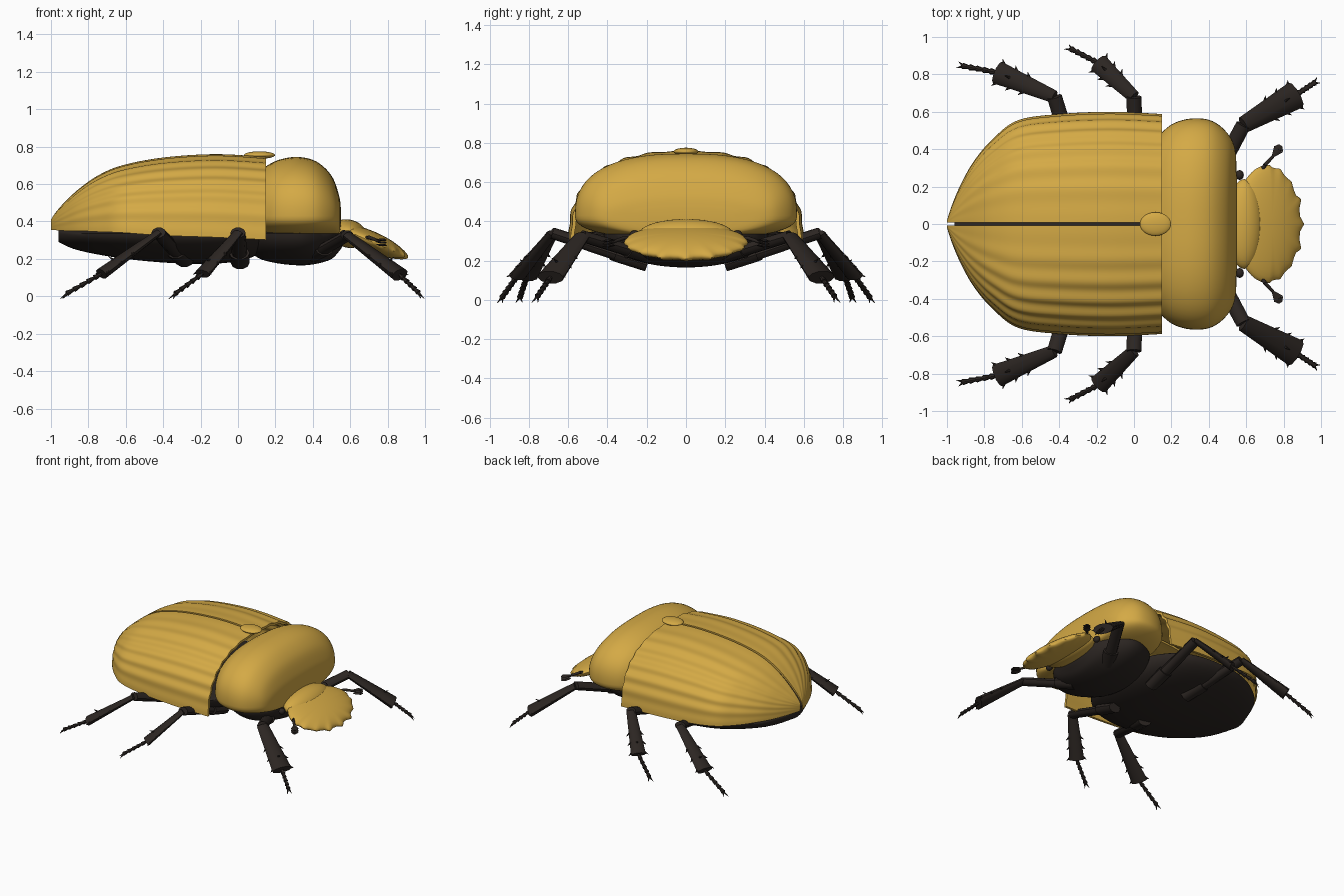
import bpy, bmesh, math
from mathutils import Vector, Matrix

if "Cube" in bpy.data.objects:
    bpy.data.objects.remove(bpy.data.objects["Cube"])


def material(name, col):
    m = bpy.data.materials.new(name)
    m.diffuse_color = (*col, 1)
    m.use_nodes = True
    m.node_tree.nodes["Principled BSDF"].inputs["Base Color"].default_value = m.diffuse_color
    return m


GOLD = material("gold shell", (0.66, 0.40, 0.06))
DARK = material("dark chitin", (0.025, 0.019, 0.016))


def finish(bm, name, mat):
    bmesh.ops.recalc_face_normals(bm, faces=bm.faces[:])
    me = bpy.data.meshes.new(name)
    bm.to_mesh(me)
    bm.free()
    me.materials.append(mat)
    ob = bpy.data.objects.new(name, me)
    bpy.context.collection.objects.link(ob)
    return ob


def add_loft(bm, rings):
    vs = [[bm.verts.new(p) for p in r] for r in rings]
    n = len(vs[0])
    for a, b in zip(vs, vs[1:]):
        for i in range(n):
            j = (i + 1) % n
            bm.faces.new((a[i], a[j], b[j], b[i]))
    return vs


def smooth_rows(rows, sub):
    # Catmull-Rom interpolation of key sections
    out, n = [], len(rows)
    for i in range(n - 1):
        p = [rows[max(0, min(n - 1, i + k))] for k in (-1, 0, 1, 2)]
        for s in range(sub):
            t = s / sub
            out.append([0.5 * (2 * b + (c - a) * t + (2 * a - 5 * b + 4 * c - d) * t * t
                               + (3 * b - a - 3 * c + d) * t ** 3) for a, b, c, d in zip(*p)])
    return out + [list(rows[-1])]


def spow(v, p):
    return math.copysign(abs(v) ** p, v)


def hull(name, rows, zc, p, mat, n=48):
    # rows: x, half width, top, bottom
    bm = bmesh.new()
    rings = []
    for x, w, top, bot in smooth_rows(rows, 5):
        ring = []
        for i in range(n):
            t = 2 * math.pi * i / n
            s = spow(math.sin(t), p)
            ring.append((x, w * spow(math.cos(t), p), zc + s * (top - zc if s > 0 else zc - bot)))
        rings.append(ring)
    vs = add_loft(bm, rings)
    bm.faces.new(vs[0])
    bm.faces.new(vs[-1])
    return finish(bm, name, mat)


def blob(name, loc, radii, mat, tilt=0):
    bm = bmesh.new()
    bmesh.ops.create_uvsphere(bm, u_segments=40, v_segments=20, radius=1)
    bm.transform(Matrix.Translation(loc) @ Matrix.Rotation(tilt, 4, 'Y') @ Matrix.Diagonal((*radii, 1)))
    return finish(bm, name, mat)


def limb(bm, a, b, r0, r1, flat=1.0, n=10):
    # tapered segment, flattened vertically by flat
    a, b = Vector(a), Vector(b)
    d = (b - a).normalized()
    side = d.cross(Vector((0, 0, 1))).normalized()
    up = side.cross(d)
    vs = add_loft(bm, [[c + r * (side * math.cos(2 * math.pi * i / n) + up * flat * math.sin(2 * math.pi * i / n))
                        for i in range(n)] for c, r in ((a, r0), (b, r1))])
    bm.faces.new(vs[0])
    bm.faces.new(vs[1])
    return d, side, up


# Wing cases: x, half width, top, bottom
wing = [(-1.0, .02, .41, .355), (-.97, .11, .455, .353), (-.92, .225, .51, .35), (-.85, .345, .575, .35),
        (-.75, .46, .645, .345), (-.62, .555, .70, .34), (-.4, .588, .742, .325), (-.12, .60, .76, .315),
        (.15, .588, .745, .302)]
for s, label in ((1, "left"), (-1, "right")):
    bm = bmesh.new()
    rings = []
    for x, w, h, b in smooth_rows(wing, 6):
        def arc(inset):
            pts = []
            for i in range(65):
                t = math.pi / 2 * i / 64
                k = 1 + .011 * (math.cos(t * 28) - 1) * math.sin(t * 2) ** .5 if 0 < i < 64 else 1
                c, z = max(0, math.cos(t)) ** .8, math.sin(t) ** .8
                ww, hh = max(w - inset, .014), max(h - inset, b + .01)
                pts.append((x, s * (.009 + (ww - .009) * c * k), b + (hh - b) * z * k))
            return pts
        rings.append(arc(0) + arc(.018)[::-1])
    vs = add_loft(bm, rings)
    for end in (vs[0], vs[-1]):
        for i in range(64):
            bm.faces.new((end[i], end[i + 1], end[128 - i], end[129 - i]))
    finish(bm, label + "_wing_case", GOLD)

# Body
hull("pronotum", [(.06, .30, .58, .38), (.10, .42, .655, .34), (.15, .49, .695, .325), (.22, .542, .73, .315),
                  (.32, .565, .745, .31), (.42, .55, .72, .315), (.50, .485, .645, .322), (.54, .40, .54, .33),
                  (.55, .25, .47, .36)], .43, .8, GOLD, 64)
blob("scutellum", (.115, 0, .755), (.083, .063, .02), GOLD)
hull("abdomen", [(-.96, .09, .36, .29), (-.85, .32, .36, .245), (-.6, .50, .36, .20), (-.3, .55, .36, .175),
                 (-.05, .50, .36, .18), (.1, .34, .355, .22), (.17, .1, .345, .29)], .335, 1, DARK)
hull("thorax_underside", [(.03, .12, .35, .27), (.13, .33, .36, .195), (.33, .42, .36, .165), (.48, .32, .36, .19),
                          (.54, .2, .36, .24), (.57, .08, .345, .29)], .335, 1, DARK)

# Head: crown and toothed shield
blob("head_crown", (.59, 0, .335), (.10, .24, .075), GOLD, .25)
bm = bmesh.new()
bmesh.ops.create_uvsphere(bm, u_segments=96, v_segments=20, radius=1)
for v in bm.verts:
    a = math.atan2(v.co.y, v.co.x)
    r = math.hypot(v.co.x, v.co.y)
    if abs(a) < 1.5:
        tooth = max(0, 1 - abs(((a / .40 + .5) % 1) - .5) * 3.2)
        size = .12 if abs(a) < .62 else .045
        f = 1 - .03 + size * tooth * r ** 6
        v.co.x *= f
        v.co.y *= f
bm.transform(Matrix.Translation((.715, 0, .292)) @ Matrix.Rotation(.41, 4, 'Y') @ Matrix.Diagonal((.195, .315, .055, 1)))
finish(bm, "head_shield", GOLD)

# Eyes and antennae
for s, label in ((1, "left"), (-1, "right")):
    blob(label + "_eye", (.565, s * .262, .33), (.022, .026, .024), DARK)
    bm = bmesh.new()
    limb(bm, (.64, s * .22, .30), (.70, s * .315, .315), .01, .01)
    limb(bm, (.70, s * .315, .315), (.755, s * .375, .295), .01, .008)
    for k in range(3):
        z = .305 - .014 * k
        limb(bm, (.745, s * .365, z), (.772, s * .40, z - .003), .009, .028, .25, 6)
        limb(bm, (.772, s * .40, z - .003), (.785, s * .42, z - .006), .028, .012, .25, 6)
    finish(bm, label + "_antenna", DARK)

# Legs: hip, knee, ankle, toe, femur radius, tibia radii
legs = {
    "front": ((.42, .22, .23), (.585, .53, .325), (.865, .69, .115), (.965, .755, .02), .042, .045, .076),
    "middle": ((.01, .25, .195), (.0, .68, .34), (-.19, .86, .12), (-.335, .935, .015), .042, .034, .054),
    "hind": ((-.30, .27, .205), (-.425, .68, .34), (-.73, .81, .12), (-.915, .845, .015), .042, .034, .062),
}
for part, (hip, knee, ankle, toe, rf, r0, r1) in legs.items():
    for s, label in ((1, "left"), (-1, "right")):
        hip_, k, a, t = [Vector((p[0], p[1] * s, p[2])) for p in (hip, knee, ankle, toe)]
        bm = bmesh.new()
        limb(bm, hip_, k, rf, rf * .95, .75)
        limb(bm, hip_.lerp(k, -.12), hip_.lerp(k, .25), .05, .055, .7)
        d, side, up = limb(bm, k, a, r0, r1, .5)
        # tibia spines
        for f in (.5, .72, .95):
            r = r0 + (r1 - r0) * f
            for q in (-1, 1):
                c = k.lerp(a, f) + side * q * r * .85
                limb(bm, c, c + side * q * .026 + d * .022, .01, .001, 1, 6)
        c = k.lerp(a, .75) + up * r1 * .4
        limb(bm, c, c + up * .03 + d * .015, .008, .001, 1, 6)
        # tarsus beads and claws
        for i in range(5):
            limb(bm, a.lerp(t, i / 5), a.lerp(t, (i + 1) / 5), .009, .017, .9, 8)
        d = (t - a).normalized()
        for q in (-1, 1):
            limb(bm, t - d * .005, t + d * .034 + side * q * .018 - Vector((0, 0, .012)), .009, .001, 1, 6)
        finish(bm, f"{part}_{label}_leg", DARK)

# Smooth shading with sharp edges kept
for ob in bpy.context.collection.objects:
    ob.select_set(True)
    bpy.context.view_layer.objects.active = ob
bpy.ops.object.shade_smooth_by_angle(angle=math.radians(40))
